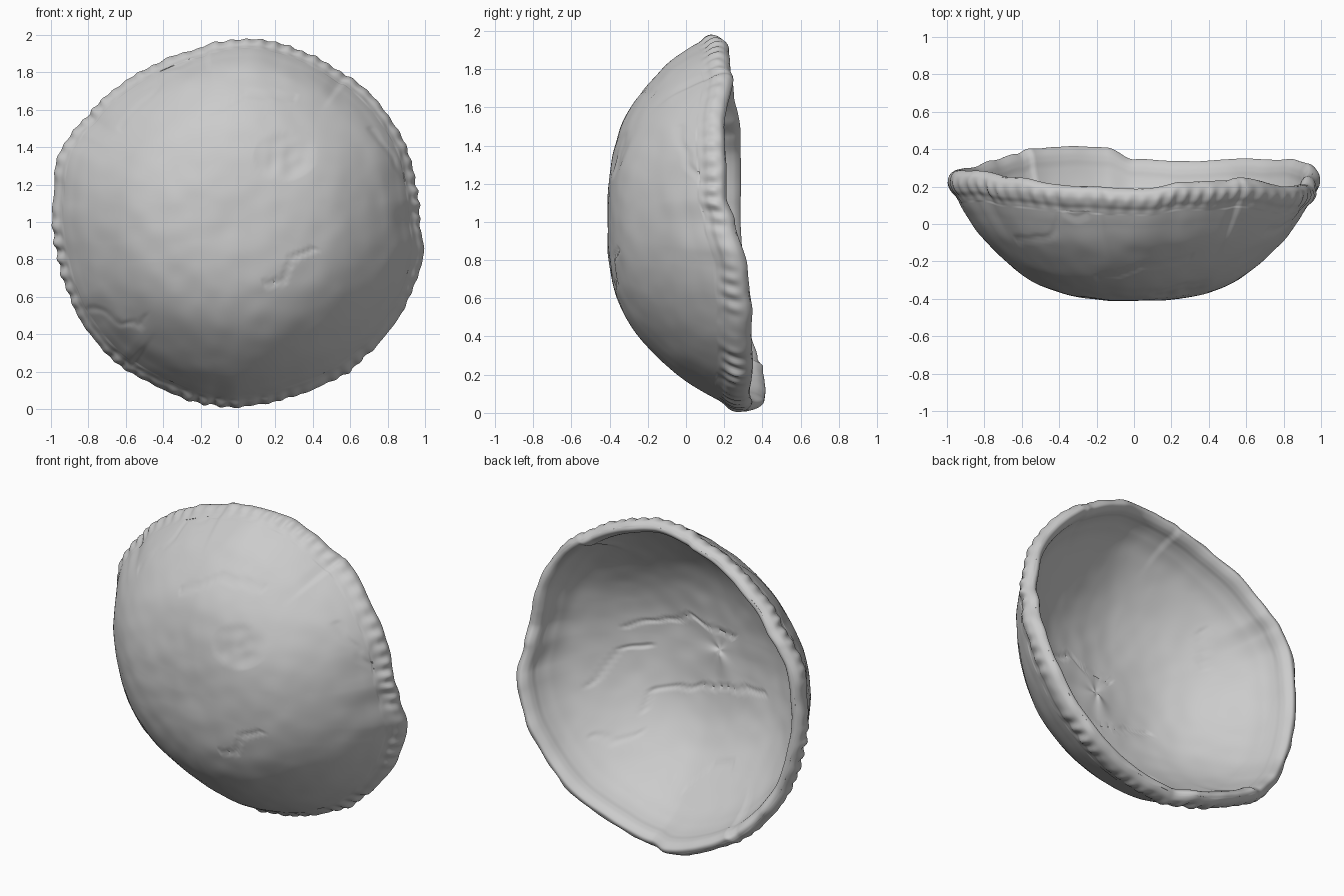
import bpy, bmesh, math
from mathutils import Vector, noise

if "Cube" in bpy.data.objects:
    bpy.data.objects.remove(bpy.data.objects["Cube"])

SEG, SUB = 540, 10     # steps around the bowl, steps per profile span
DEPTH = -0.41          # y of the outermost point of the belly

# rim outline: (angle, radius); rim height: (angle, y)
RADIUS = [(0, .975), (12, .972), (24, .99), (38, .987), (52, .985), (54, .972), (84, .985), (99, .968), (102, .955),
          (115, .955), (144, .985), (151, 1.01), (158, 1.025), (174, 1.0), (192, .985), (210, .995), (232, 1.0),
          (234, .988), (246, .985), (261, .995), (288, .98), (307, .995), (323, 1.0), (337, 1.008), (350, 1.008)]
HEIGHT = [(0, .255), (8, .215), (30, .2), (54, .245), (58, .235), (74, .228), (86, .19), (110, .2), (135, .25),
          (150, .285), (180, .285), (205, .3), (217, .335), (229, .375), (234, .405), (250, .41), (261, .405), (270, .345),
          (285, .33), (310, .345), (330, .345), (345, .32)]
# section from the belly centre over the rim to the inside centre: (radius share, height share)
OUTER = [(0, 0), (.2, .008), (.4, .062), (.6, .2), (.8, .465), (.9, .665), (.945, .775)]
BAND = [(.96, .81), (.983, .85), (.997, .905), (.992, .96), (.97, .995)]
INNER = [(.945, 1.0), (.92, .965), (.908, .92), (.9, .86), (.872, .765), (.8, .605), (.6, .33), (.4, .178),
         (.2, .12), (0, .11)]
PROFILE = OUTER + BAND + INNER

# cracks in the clay as x, z paths
OUT_CRACKS = [[(-.63, 1.5), (-.42, 1.74), (-.4, 1.82), (-.25, 1.86)], [(-.78, .55), (-.62, .45), (-.5, .44), (-.5, .49)],
              [(.15, .67), (.25, .68), (.28, .8), (.42, .86)], [(-.2, 1.55), (.05, 1.68), (.3, 1.67)],
              [(.72, 1.5), (.85, 1.32), (.9, 1.2)]]
IN_CRACKS = [[(.7, .72), (.58, .9), (.45, .95)], [(.42, .6), (.38, .69), (.13, .75), (-.35, .84)],
             [(.62, .45), (.5, .42), (.38, .46)], [(.55, 1.05), (.2, 1.15), (-.1, 1.1)], [(0, .25), (-.12, .38), (-.25, .42)],
             [(-.55, 1.5), (-.62, 1.3)]]


def around(table, a):
    """Value of a closed angle table at angle a."""
    pts = [(table[-1][0] - 360, table[-1][1])] + table + [(table[0][0] + 360, table[0][1])]
    for (a0, v0), (a1, v1) in zip(pts, pts[1:]):
        if a0 <= a <= a1:
            k = (a - a0) / (a1 - a0)
            return v0 + (v1 - v0) * k * k * (3 - 2 * k)


def soften(values, width):
    """Running average around the circle."""
    return [sum(values[(j + d) % SEG] for d in range(-width, width + 1)) / (2 * width + 1) for j in range(SEG)]


rim_r = [around(RADIUS, 360 * j / SEG) for j in range(SEG)]
rim_y = [around(HEIGHT, 360 * j / SEG) for j in range(SEG)]
soft_r, soft_y = soften(soften(rim_r, 18), 18), soften(soften(rim_y, 18), 18)


def smooth_path(points):
    """Catmull-Rom curve through the section points."""
    p = [Vector(q) for q in points]
    p = [Vector((-p[1].x, p[1].y))] + p + [Vector((-p[-2].x, p[-2].y))]
    out = []
    for a, b, c, d in zip(p, p[1:], p[2:], p[3:]):
        for i in range(SUB):
            t = i / SUB
            out.append(.5 * (2 * b + (c - a) * t + (2 * a - 5 * b + 4 * c - d) * t * t + (3 * b - a - 3 * c + d) * t ** 3))
    return out + [p[-2]]


def crack_depth(paths, x, z):
    """Groove depth at x, z from the nearest crack, which wanders a little."""
    p, best = Vector((x, z)), 1
    p += .03 * Vector((noise.noise((8 * x, 8 * z, 1)), noise.noise((8 * x, 8 * z, 7))))
    for path in paths:
        for a, b in zip(path, path[1:]):
            a, b = Vector(a), Vector(b)
            k = max(0, min(1, (p - a).dot(b - a) / (b - a).length_squared))
            best = min(best, (p - a - (b - a) * k).length)
    return .009 * max(0, 1 - best / .02)


def place(q, j, inside):
    """Surface point for section point q at step j around the bowl."""
    a = math.tau * j / SEG
    # sharp rim steps fade into a soft outline towards the centre
    k = max(0, min(1, (q.x - .72) / .22))
    k = k * k * (3 - 2 * k)
    rim = soft_y[j] + (rim_y[j] - soft_y[j]) * k
    r = q.x * (soft_r[j] + (rim_r[j] - soft_r[j]) * k)
    # fuller shoulder at the top
    r *= 1 + .03 * max(0, math.sin(a)) ** 2 * math.sin(math.pi * max(0, min(1, (q.x - .3) / .68)))
    y = DEPTH + (rim - DEPTH) * q.y
    # finger-pressed crimps along the outer band
    if not inside and q.y > .76:
        fade = math.sin(math.pi * min(1, (q.y - .76) / .22)) ** 2
        wave = math.sin(74 * a + 1.5 * math.sin(5 * a) + 5 * (q.y - .85))
        power = .5 + 1.1 * noise.noise((3 * math.cos(a), 3 * math.sin(a), 4))
        r += .011 * fade * wave * max(.1, power)
        r += .008 * noise.noise((9 * math.cos(a), 9 * math.sin(a), 2 + 4 * q.y))
    x, z = r * math.cos(a), 1 + r * math.sin(a)
    # hand-shaped unevenness, cracks and the shallow dent
    y += .008 * q.x * noise.noise((3 * x, 3 * y, 3 * z)) + .004 * noise.noise((9 * x, 9 * y, 9 * z + 5))
    if inside:
        y -= crack_depth(IN_CRACKS, x, z) if q.x < .88 else 0
    elif q.y < .78:
        y += crack_depth(OUT_CRACKS, x, z)
        d = math.hypot((x - .25) / .17, (z - 1.35) / .13)
        y += .012 * max(0, 1 - d * d) * (1 + noise.noise((12 * x, 0, 12 * z)))
    return Vector((x, y, z))


# clay bowl, lofted around the y axis
section = smooth_path(PROFILE)
turn = (len(OUTER) + len(BAND) - 1) * SUB
bm = bmesh.new()
rings = []
for i, q in enumerate(section):
    if i in (0, len(section) - 1):
        rings.append([bm.verts.new(place(q, 0, i > 0))])
    else:
        rings.append([bm.verts.new(place(q, j, i > turn)) for j in range(SEG)])
for lo, hi in zip(rings, rings[1:]):
    for j in range(SEG):
        k = (j + 1) % SEG
        if len(lo) == 1:
            bm.faces.new((lo[0], hi[j], hi[k]))
        elif len(hi) == 1:
            bm.faces.new((lo[k], lo[j], hi[0]))
        else:
            bm.faces.new((lo[k], lo[j], hi[j], hi[k]))
bmesh.ops.recalc_face_normals(bm, faces=bm.faces)
mesh = bpy.data.meshes.new("clay_bowl")
bm.to_mesh(mesh)
bm.free()
bowl = bpy.data.objects.new("clay_bowl", mesh)
bpy.context.collection.objects.link(bowl)

# plain grey clay
clay = bpy.data.materials.new("grey_clay")
clay.diffuse_color = (.6, .6, .6, 1)
clay.use_nodes = True
clay.node_tree.nodes["Principled BSDF"].inputs["Base Color"].default_value = clay.diffuse_color
mesh.materials.append(clay)
bpy.context.view_layer.objects.active = bowl
bowl.select_set(True)
bpy.ops.object.shade_smooth_by_angle(angle=math.radians(40))
